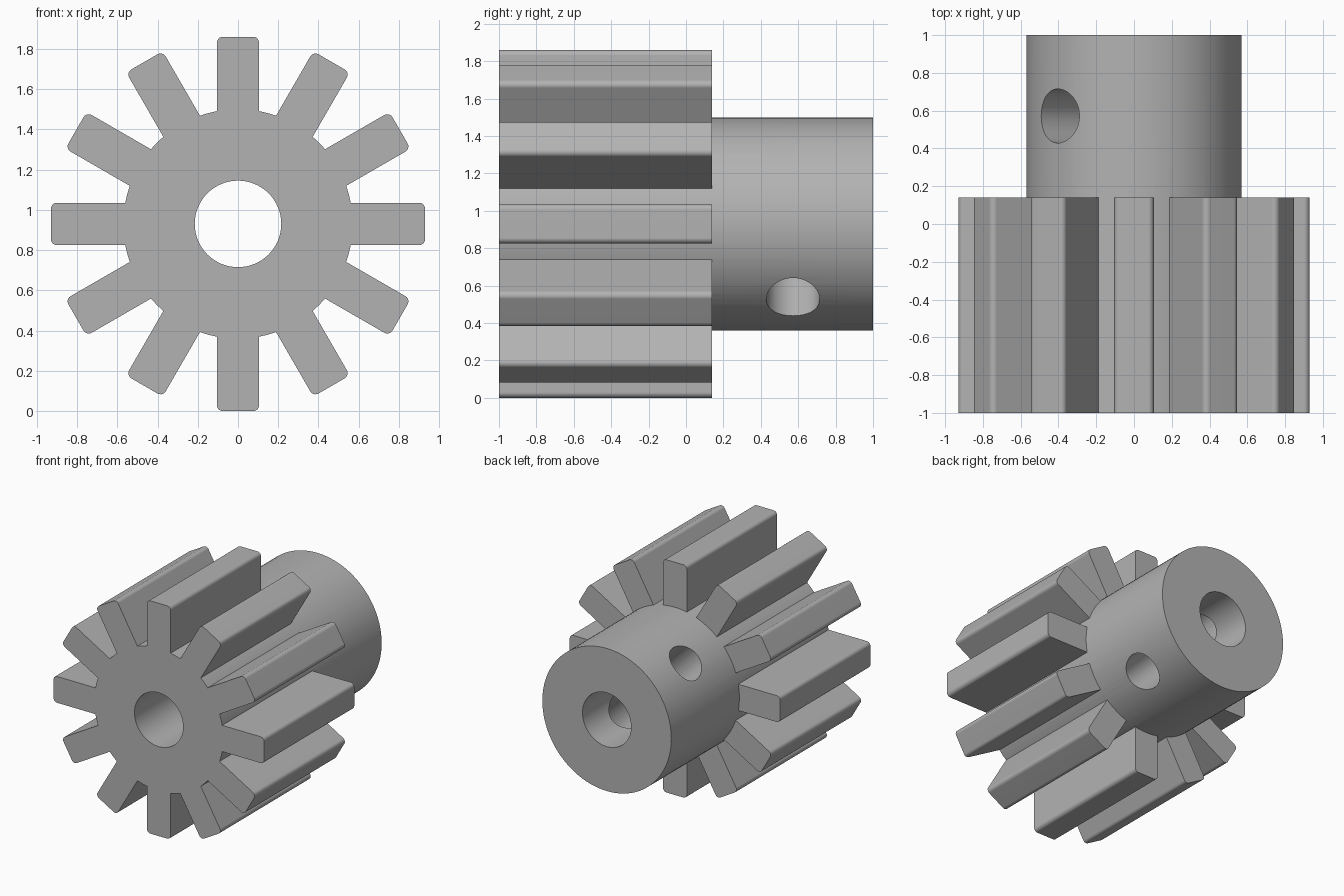
import bpy, bmesh, math
from mathutils import Matrix, Vector

if "Cube" in bpy.data.objects:
    bpy.data.objects.remove(bpy.data.objects["Cube"], do_unlink=True)

CENTRE_Z = 0.93
HUB_R, BORE_R, PIN_R = 0.57, 0.215, 0.143
TOOTH_COUNT, TOOTH_W, TIP_R, ROOT_R = 12, 0.21, 0.93, 0.48
FRONT, TOOTH_BACK, BACK = -1.0, 0.14, 1.0
PIN_Y = 0.572

grey = bpy.data.materials.new("plain grey")
grey.use_nodes = True
grey.diffuse_color = (0.45, 0.45, 0.45, 1)
grey.node_tree.nodes["Principled BSDF"].inputs["Base Color"].default_value = (0.45, 0.45, 0.45, 1)


def new_object(name, bm):
    mesh = bpy.data.meshes.new(name)
    bmesh.ops.recalc_face_normals(bm, faces=bm.faces)
    bm.to_mesh(mesh)
    bm.free()
    mesh.materials.append(grey)
    obj = bpy.data.objects.new(name, mesh)
    bpy.context.collection.objects.link(obj)
    return obj


def cylinder(name, radius, length, centre, axis, segments):
    bm = bmesh.new()
    turn = Vector((0, 0, 1)).rotation_difference(Vector(axis)).to_matrix().to_4x4()
    bmesh.ops.create_cone(bm, cap_ends=True, segments=segments, radius1=radius, radius2=radius,
                          depth=length, matrix=Matrix.Translation(centre) @ turn)
    return new_object(name, bm)


def combine(target, other, operation):
    mod = target.modifiers.new(operation.lower(), "BOOLEAN")
    mod.operation, mod.solver, mod.object = operation, "EXACT", other
    bpy.context.view_layer.objects.active = target
    bpy.ops.object.modifier_apply(modifier=mod.name)
    bpy.data.objects.remove(other, do_unlink=True)


# Ring of teeth, each with rounded outer corners
bm = bmesh.new()
for i in range(TOOTH_COUNT):
    size = Matrix.Diagonal((TOOTH_W, TOOTH_BACK - FRONT, TIP_R - ROOT_R, 1))
    place = Matrix.Translation((0, (FRONT + TOOTH_BACK) / 2, (TIP_R + ROOT_R) / 2))
    box = bmesh.ops.create_cube(bm, size=1, matrix=place @ size)["verts"]
    edges = {e for v in box for e in v.link_edges}
    tips = [e for e in edges if all(v.co.z > TIP_R - 0.01 for v in e.verts)
            and abs(e.verts[0].co.x - e.verts[1].co.x) < 0.01]
    before = set(bm.verts) - set(box)
    bmesh.ops.bevel(bm, geom=tips, offset=0.03, segments=5, profile=0.5, affect="EDGES")
    spin = Matrix.Translation((0, 0, CENTRE_Z)) @ Matrix.Rotation(math.tau * i / TOOTH_COUNT, 4, "Y")
    bmesh.ops.transform(bm, matrix=spin, verts=[v for v in bm.verts if v not in before])
teeth = new_object("teeth", bm)

# Hub running the full length, joined to the teeth
gear = cylinder("pinion_gear", HUB_R, BACK - FRONT, (0, 0, CENTRE_Z), (0, 1, 0), 96)
combine(gear, teeth, "UNION")

# Shaft bore and diagonal pin hole through the collar
bore = cylinder("bore_cutter", BORE_R, 3, (0, 0, CENTRE_Z), (0, 1, 0), 64)
combine(gear, bore, "DIFFERENCE")
pin = cylinder("pin_cutter", PIN_R, 2, (0, PIN_Y, CENTRE_Z), (-1, 0, 1), 48)
combine(gear, pin, "DIFFERENCE")

# Smooth round surfaces, crisp edges
bpy.ops.object.select_all(action="DESELECT")
gear.select_set(True)
bpy.context.view_layer.objects.active = gear
bpy.ops.object.shade_smooth_by_angle(angle=math.radians(30))
normals = gear.modifiers.new("weighted_normals", "WEIGHTED_NORMAL")
normals.keep_sharp = True
